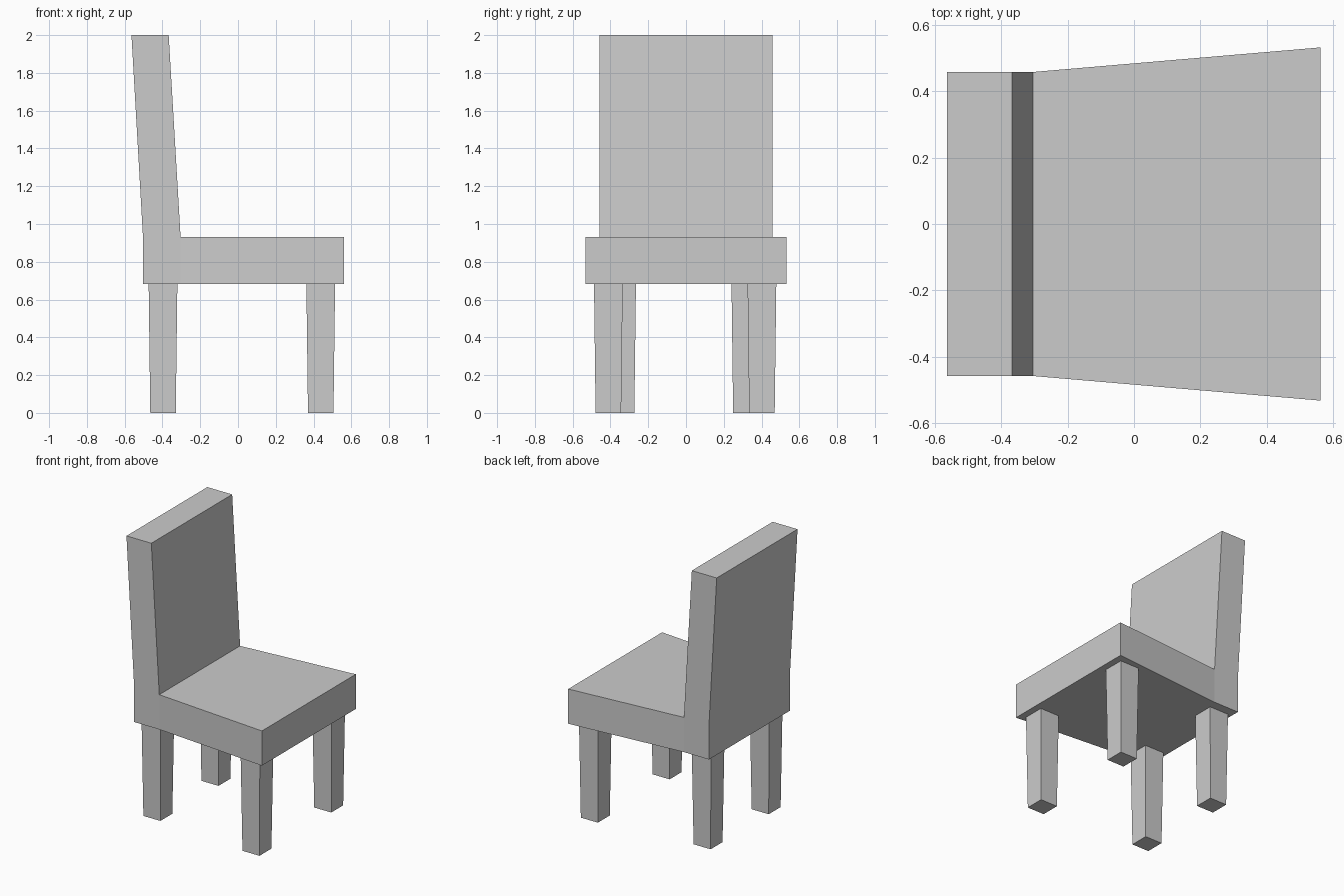
import bpy, bmesh

if "Cube" in bpy.data.objects:
    bpy.data.objects.remove(bpy.data.objects["Cube"])


def finish(name, bm):
    bmesh.ops.recalc_face_normals(bm, faces=bm.faces)
    mesh = bpy.data.meshes.new(name)
    bm.to_mesh(mesh)
    bm.free()
    obj = bpy.data.objects.new(name, mesh)
    bpy.context.collection.objects.link(obj)
    return obj


# Seat and backrest: one L-shaped side profile (x, z, half width), bridged across y
REAR, FRONT = 0.458, 0.532
profile = [
    (-0.503, 0.682, REAR), (-0.304, 0.682, REAR), (0.562, 0.682, FRONT),
    (0.562, 0.931, FRONT), (-0.304, 0.931, REAR), (-0.367, 2.0, REAR),
    (-0.564, 2.0, REAR), (-0.503, 0.931, REAR),
]
bm = bmesh.new()
sides = [[bm.verts.new((x, s * w, z)) for x, z, w in profile] for s in (-1, 1)]
for side in sides:
    bm.faces.new([side[i] for i in (1, 2, 3, 4)])        # flared seat side
    bm.faces.new([side[i] for i in (0, 1, 4, 7)])        # rear corner
    bm.faces.new([side[i] for i in (7, 4, 5, 6)])        # backrest side
left, right = sides
n = len(profile)
for i in range(n):
    j = (i + 1) % n
    bm.faces.new((left[i], left[j], right[j], right[i]))
finish("seat_and_backrest", bm)


# Legs: square posts narrowing slightly toward the floor
def leg(name, x, y, height=0.682, top=0.152, bottom=0.135):
    bm = bmesh.new()
    bmesh.ops.create_cube(bm, size=1)
    for v in bm.verts:
        w = top if v.co.z > 0 else bottom
        v.co = (v.co.x * w, v.co.y * w, (v.co.z + 0.5) * height)
    finish(name, bm).location = (x, y, 0)


leg("rear_leg_near", -0.397, -0.341)
leg("rear_leg_far", -0.397, 0.317)
leg("front_leg_near", 0.438, -0.411)
leg("front_leg_far", 0.438, 0.402)
